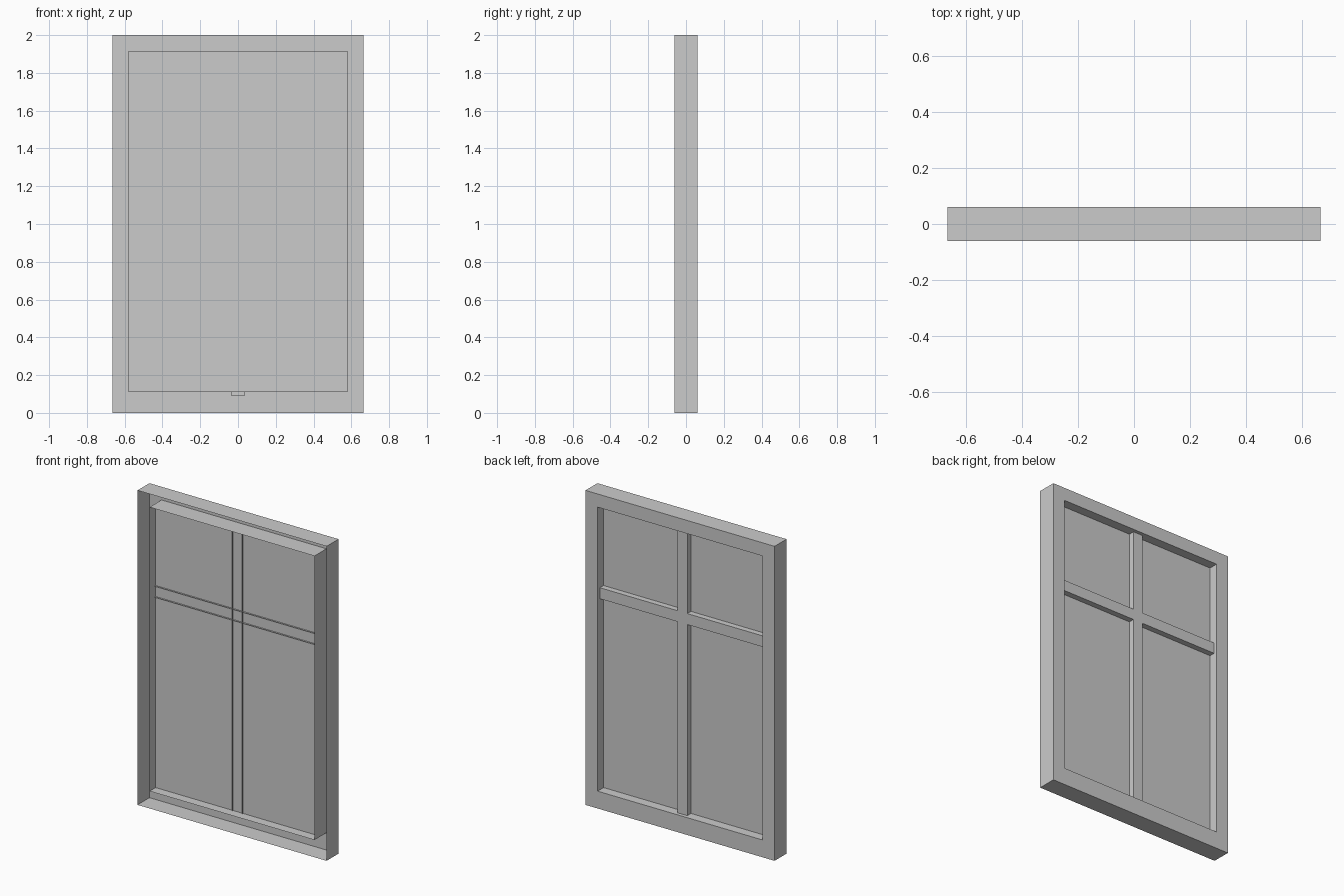
import bpy
import bmesh

if "Cube" in bpy.data.objects:
    bpy.data.objects.remove(bpy.data.objects["Cube"])

W, H, D = 0.665, 2.0, 0.06             # outer half width, height, half depth
OW, OZ0, OZ1 = 0.58, 0.11, 1.916       # opening half width, bottom, top
BAR = 0.035                            # half width of glazing bars
BAR_Y0, BAR_Y1 = -0.012, 0.037         # bars pass through the pane
RAIL_Z = 1.36


def finish(name, bm):
    mesh = bpy.data.meshes.new(name)
    bm.to_mesh(mesh)
    bm.free()
    obj = bpy.data.objects.new(name, mesh)
    bpy.context.collection.objects.link(obj)
    return obj


def ring(bm, hw, z0, z1, y):
    return [bm.verts.new((x, y, z))
            for x, z in ((-hw, z0), (hw, z0), (hw, z1), (-hw, z1))]


def bridge(bm, a, b):
    for i in range(4):
        j = (i + 1) % 4
        bm.faces.new((a[i], b[i], b[j], a[j]))


def glazing_bar(name, hw, z0, z1):
    # hollow bar, open towards the front
    bm = bmesh.new()
    front = ring(bm, hw, z0, z1, BAR_Y0)
    back = ring(bm, hw, z0, z1, BAR_Y1)
    bridge(bm, front, back)
    bm.faces.new(back[::-1])
    return finish(name, bm)


# Hollow frame: outer walls, back face and opening reveal, open at the front
bm = bmesh.new()
rings = [ring(bm, W, 0, H, -D), ring(bm, W, 0, H, D),
         ring(bm, OW, OZ0, OZ1, D), ring(bm, OW, OZ0, OZ1, -D)]
for a, b in zip(rings, rings[1:]):
    bridge(bm, a, b)
finish("window_frame", bm)

# Single flat pane in the middle of the opening
bm = bmesh.new()
bm.faces.new(ring(bm, OW, OZ0, OZ1, 0)[::-1])
finish("glass_pane", bm)

# Crossed glazing bars; the upright one dips slightly into the sill
glazing_bar("vertical_bar", BAR, 0.09, OZ1)
glazing_bar("horizontal_bar", OW, RAIL_Z - BAR, RAIL_Z + BAR)
